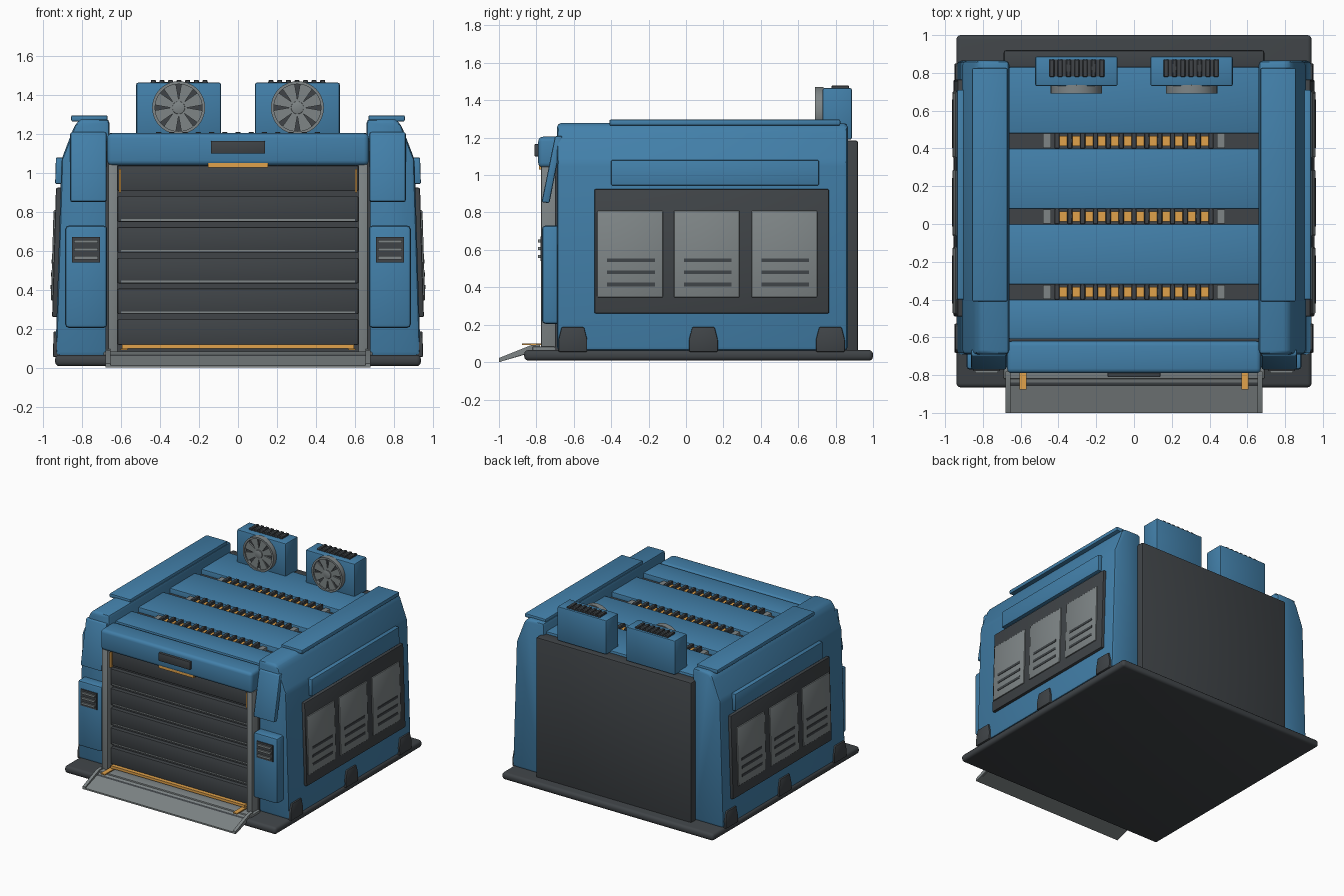
import bpy, bmesh, math
from mathutils import Matrix, Vector

if "Cube" in bpy.data.objects:
    bpy.data.objects.remove(bpy.data.objects["Cube"])


def material(name, rgb):
    m = bpy.data.materials.new(name)
    m.diffuse_color = (*rgb, 1)
    m.use_nodes = True
    m.node_tree.nodes["Principled BSDF"].inputs["Base Color"].default_value = m.diffuse_color
    return m


BLUE = material("blue_paint", (0.055, 0.215, 0.40))
DARK = material("dark_metal", (0.05, 0.057, 0.063))
GREY = material("grey_metal", (0.21, 0.235, 0.24))
AMBER = material("amber_light", (0.75, 0.36, 0.07))
SLOPE = 0.03  # outward lean of the side walls


def finish(name, bm, mat, bevel=0.0, mirror=False, lean=False, segs=2):
    bmesh.ops.recalc_face_normals(bm, faces=bm.faces[:])
    if bevel:
        bmesh.ops.bevel(bm, geom=bm.edges[:], offset=bevel, segments=segs,
                        profile=0.5, affect='EDGES', clamp_overlap=True)
    if lean:
        for v in bm.verts:
            v.co.x -= SLOPE * v.co.z
    me = bpy.data.meshes.new(name)
    bm.to_mesh(me)
    bm.free()
    me.materials.append(mat)
    ob = bpy.data.objects.new(name, me)
    bpy.context.collection.objects.link(ob)
    if mirror:
        ob.modifiers.new("mirror", 'MIRROR')
    return ob


def add_prism(bm, pts, axis, a, b):
    """Extrude a 2D polygon along an axis; pts are the two remaining coordinates in order."""
    def co(p, t):
        c = list(p)
        c.insert(axis, t)
        return c
    lo = [bm.verts.new(co(p, a)) for p in pts]
    hi = [bm.verts.new(co(p, b)) for p in pts]
    bm.faces.new(lo)
    bm.faces.new(hi[::-1])
    for i in range(len(pts)):
        j = (i + 1) % len(pts)
        bm.faces.new((lo[i], lo[j], hi[j], hi[i]))


def prism(name, pts, axis, a, b, mat, **kw):
    bm = bmesh.new()
    add_prism(bm, pts, axis, a, b)
    return finish(name, bm, mat, **kw)


def boxes(name, items, mat, **kw):
    """One object from boxes given as (x0, x1, y0, y1, z0, z1)."""
    bm = bmesh.new()
    for x0, x1, y0, y1, z0, z1 in items:
        add_prism(bm, [(x0, y0), (x1, y0), (x1, y1), (x0, y1)], 2, z0, z1)
    return finish(name, bm, mat, **kw)


# Base slab and inner core
boxes("base_slab", [(-0.94, 0.94, -0.865, 1.0, 0.008, 0.065)], DARK, bevel=0.022, segs=3)
boxes("core", [(-0.68, 0.68, -0.70, 0.84, 0.05, 1.165)], DARK)
boxes("back_panel", [(-0.69, 0.69, 0.80, 0.92, 0.05, 1.185)], DARK, bevel=0.012)

# Side walls with sloping shoulders
prism("side_wall", [(0.66, 0.06), (0.938, 0.06), (0.907, 1.07), (0.84, 1.245), (0.81, 1.278), (0.66, 1.278)],
      1, -0.69, 0.865, BLUE, bevel=0.022, mirror=True)
boxes("wall_cap", [(0.67, 0.857, -0.41, 0.825, 1.265, 1.297)], BLUE, bevel=0.008, mirror=True)

# Side wall panels, louvres and feet
boxes("side_upper_strip", [(0.93, 0.968, -0.40, 0.71, 0.945, 1.08)], BLUE, bevel=0.006, mirror=True, lean=True)
boxes("side_dark_panel", [(0.92, 0.963, -0.49, 0.765, 0.26, 0.925)], DARK, bevel=0.008, mirror=True, lean=True)
starts = (-0.475, -0.065, 0.35)
boxes("side_grey_panel", [(0.93, 0.972, y, y + 0.352, 0.345, 0.81) for y in starts], GREY,
      bevel=0.008, mirror=True, lean=True)
boxes("side_louvre", [(0.95, 0.975, y + 0.053, y + 0.308, z - 0.01, z + 0.01)
                      for y in starts for z in (0.415, 0.48, 0.545)], DARK, mirror=True, lean=True)
bm = bmesh.new()
for y in (-0.605, 0.093, 0.772):
    add_prism(bm, [(y - 0.077, 0.055), (y + 0.077, 0.055), (y + 0.077, 0.12), (y + 0.06, 0.187),
                   (y - 0.06, 0.187), (y - 0.077, 0.12)], 0, 0.90, 0.953)
finish("side_foot", bm, DARK, bevel=0.006, mirror=True, lean=True)

# Front pillars: lower box, vent, leaning upper plate
boxes("pillar_lower_box", [(0.672, 0.888, -0.77, -0.66, 0.205, 0.73)], BLUE, bevel=0.018, mirror=True)
boxes("pillar_vent", [(0.71, 0.853, -0.778, -0.74, 0.54, 0.672)], DARK, mirror=True)
boxes("pillar_vent_slat", [(0.72, 0.843, -0.79, -0.77, z - 0.008, z + 0.008)
                           for z in (0.565, 0.607, 0.648)], GREY, mirror=True)
prism("pillar_upper_plate", [(-0.772, 0.855), (-0.73, 0.85), (-0.66, 1.21), (-0.70, 1.21)],
      0, 0.675, 0.862, BLUE, bevel=0.01, mirror=True)

# Roof panels separated by grooves
boxes("roof_panel", [(-0.665, 0.665, a, b, 1.12, 1.205) for a, b in
                     ((0.48, 0.83), (0.08, 0.40), (-0.32, 0.0), (-0.61, -0.40))], BLUE, bevel=0.008)
boxes("front_header", [(-0.672, 0.672, -0.79, -0.62, 1.04, 1.205)], BLUE, bevel=0.025, segs=3)
boxes("header_plate", [(-0.14, 0.14, -0.81, -0.77, 1.10, 1.165)], DARK, bevel=0.004)
boxes("header_light", [(-0.155, 0.155, -0.785, -0.75, 1.03, 1.052)], AMBER)

# Roof groove lights with ribs
rows = (-0.36, 0.04, 0.44)
boxes("groove_light", [(x - 0.02, x + 0.02, y - 0.026, y + 0.026, 1.15, 1.19)
                       for y in rows for x in [-0.374 + 0.068 * i for i in range(12)]], AMBER)
boxes("groove_rib", [(x - 0.014, x + 0.014, y - 0.042, y + 0.042, 1.15, 1.212)
                     for y in rows for x in [-0.408 + 0.068 * i for i in range(13)]], DARK, bevel=0.004, segs=1)
boxes("groove_end_block", [(0.44, 0.482, y - 0.038, y + 0.038, 1.15, 1.19) for y in rows], GREY, mirror=True)

# Roller door with frame and lights
pitch = 0.158
slats = [0.095 + pitch * i for i in range(6)]
boxes("door_slat", [(-0.618, 0.618, -0.735, -0.69, z + 0.022, z + pitch - 0.004) for z in slats], DARK, bevel=0.006)
boxes("door_ridge", [(-0.60, 0.60, -0.738, -0.69, z + 0.027, z + 0.037) for z in slats[1:5]], GREY)
boxes("door_post", [(0.618, 0.668, -0.775, -0.67, 0.065, 1.045)], GREY, bevel=0.005, mirror=True)
boxes("door_post_light", [(0.60, 0.612, -0.755, -0.73, 0.90, 1.02)], AMBER, mirror=True)
boxes("door_floor_light", [(-0.595, 0.595, -0.765, -0.73, 0.10, 0.12)], AMBER)
boxes("ramp_light", [(0.568, 0.605, -0.877, -0.75, 0.091, 0.1)], AMBER, mirror=True)

# Sill and folding ramp
boxes("door_sill", [(-0.69, 0.69, -0.82, -0.70, 0.05, 0.083)], GREY, bevel=0.005)
prism("ramp", [(-1.0, 0.0), (-1.0, 0.012), (-0.81, 0.075), (-0.81, 0.055)], 0, -0.665, 0.665, GREY)
prism("ramp_rail", [(-1.0, 0.0), (-1.0, 0.022), (-0.83, 0.09), (-0.78, 0.095), (-0.78, 0.06), (-0.82, 0.055)],
      0, 0.655, 0.68, GREY, mirror=True)

# Roof fan units
CX, CZ = 0.305, 1.336


def ring_pts(r, n=40):
    return [(CX + r * math.cos(2 * math.pi * i / n), CZ + r * math.sin(2 * math.pi * i / n)) for i in range(n)]


boxes("fan_housing", [(0.087, 0.523, 0.73, 0.887, 1.19, 1.465)], BLUE, bevel=0.01, mirror=True)
boxes("fan_top_vent", [(0.155, 0.45, 0.78, 0.87, 1.45, 1.469)], DARK, mirror=True)
boxes("fan_top_rib", [(x - 0.013, x + 0.013, 0.778, 0.872, 1.455, 1.479)
                      for x in [0.17 + 0.0442 * i for i in range(7)]], DARK, bevel=0.004, segs=1, mirror=True)
prism("fan_backing", ring_pts(0.128), 1, 0.718, 0.74, DARK, mirror=True)
prism("fan_hub", ring_pts(0.033, 24), 1, 0.692, 0.725, GREY, bevel=0.004, mirror=True)

bm = bmesh.new()
loops = [[bm.verts.new((x, y, z)) for x, z in ring_pts(r)]
         for r, y in ((0.136, 0.735), (0.136, 0.69), (0.121, 0.69), (0.121, 0.735))]
for k in range(4):
    for i in range(40):
        j = (i + 1) % 40
        bm.faces.new((loops[k][i], loops[k][j], loops[(k + 1) % 4][j], loops[(k + 1) % 4][i]))
finish("fan_ring", bm, GREY, mirror=True)

bm = bmesh.new()
for i in range(8):
    start = len(bm.verts)
    add_prism(bm, [(0.02, -0.012), (0.12, -0.034), (0.124, 0.0), (0.12, 0.034), (0.02, 0.012)][::-1], 1, 0.70, 0.71)
    bm.verts.ensure_lookup_table()
    rot = Matrix.Rotation(i * math.pi / 4 + math.pi / 8, 4, 'Y')
    for v in bm.verts[start:]:
        v.co = rot @ v.co + Vector((CX, 0, CZ)) 
        v.co.y -= 0
finish("fan_blade", bm, GREY, mirror=True)

# Smooth shading that keeps hard edges
bpy.ops.object.select_all(action='SELECT')
bpy.context.view_layer.objects.active = bpy.data.objects["base_slab"]
bpy.ops.object.shade_smooth_by_angle(angle=math.radians(40))
